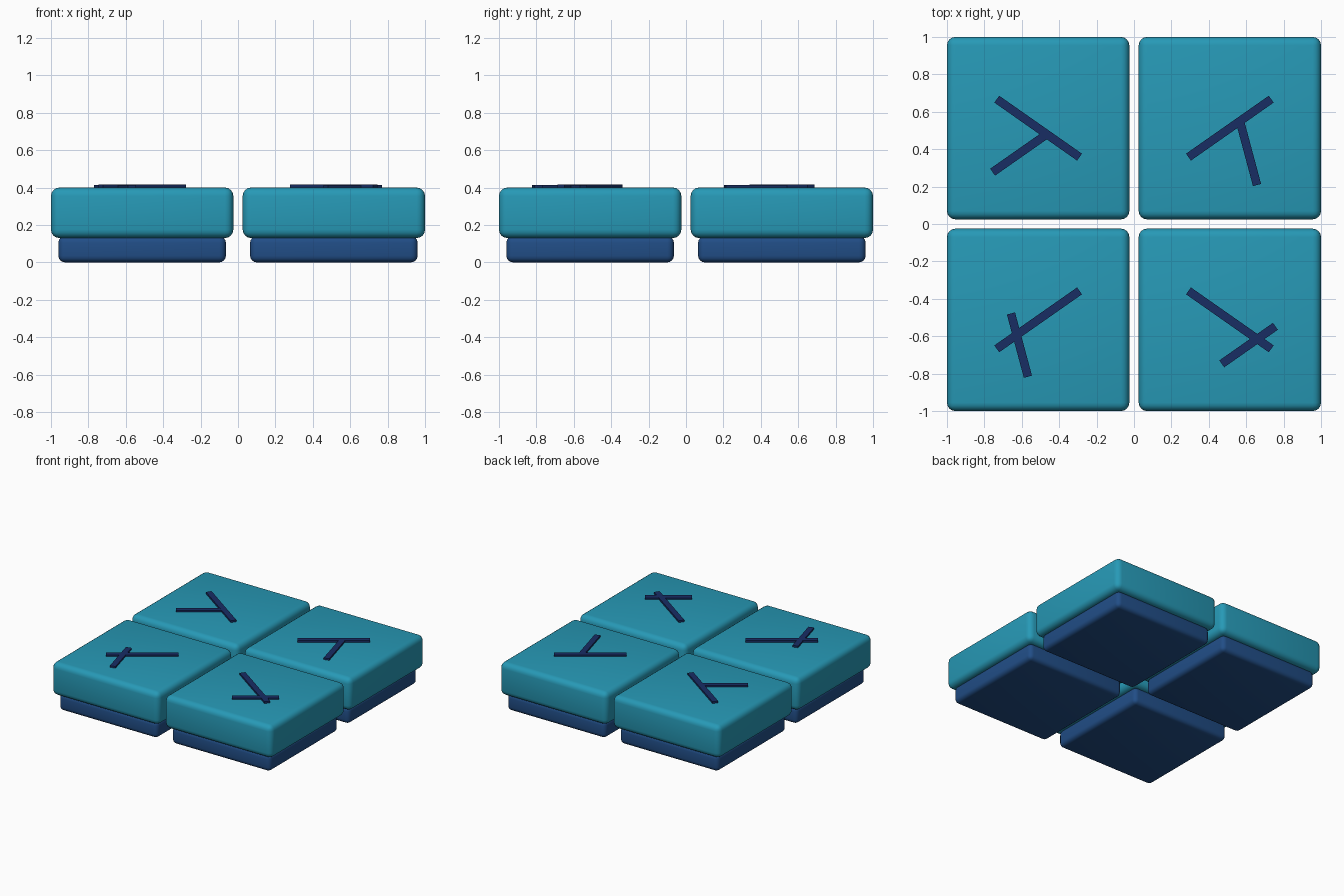
import bpy
from math import radians

if "Cube" in bpy.data.objects:
    bpy.data.objects.remove(bpy.data.objects["Cube"])


def material(name, color):
    m = bpy.data.materials.new(name)
    m.diffuse_color = (*color, 1)
    m.use_nodes = True
    m.node_tree.nodes["Principled BSDF"].inputs["Base Color"].default_value = m.diffuse_color
    return m


TEAL = material("teal", (0.02, 0.32, 0.47))
BLUE = material("blue", (0.015, 0.075, 0.24))
NAVY = material("navy", (0.009, 0.026, 0.127))


def box(name, size, x, y, z0, z1, mat, angle=0, bevel=0):
    bpy.ops.mesh.primitive_cube_add(size=1, location=(x, y, (z0 + z1) / 2),
                                    rotation=(0, 0, radians(angle)))
    ob = bpy.context.object
    ob.name = name
    ob.scale = (size[0], size[1], z1 - z0)
    bpy.ops.object.transform_apply(location=False, rotation=False, scale=True)
    ob.data.materials.append(mat)
    if bevel:
        mod = ob.modifiers.new("round", 'BEVEL')
        mod.width = bevel
        mod.segments = 4
        bpy.ops.object.modifier_apply(modifier="round")
        bpy.ops.object.shade_smooth_by_angle(angle=radians(35))
    return ob


C = 0.5125   # tile centre distance from the axes
# side x, side y, long bar angle, short bar angle
tiles = [("back_left", -1, 1, -35, 35), ("back_right", 1, 1, 35, -75),
         ("front_left", -1, -1, 35, -75), ("front_right", 1, -1, -35, 35)]

for name, sx, sy, long_a, short_a in tiles:
    x, y = sx * C, sy * C
    # rounded tile on a slightly smaller base
    box(name + "_base", (0.895, 0.895), x, y, 0, 0.14, BLUE, bevel=0.035)
    box(name + "_tile", (0.975, 0.975), x, y, 0.13, 0.40, TEAL, bevel=0.045)
    # raised bars on the top face
    box(name + "_long_bar", (0.54, 0.045), x, y, 0.39, 0.415, NAVY, long_a)
    box(name + "_short_bar", (0.35, 0.045), x + sx * 0.1, y - 0.135,
        0.39, 0.414, NAVY, short_a)
